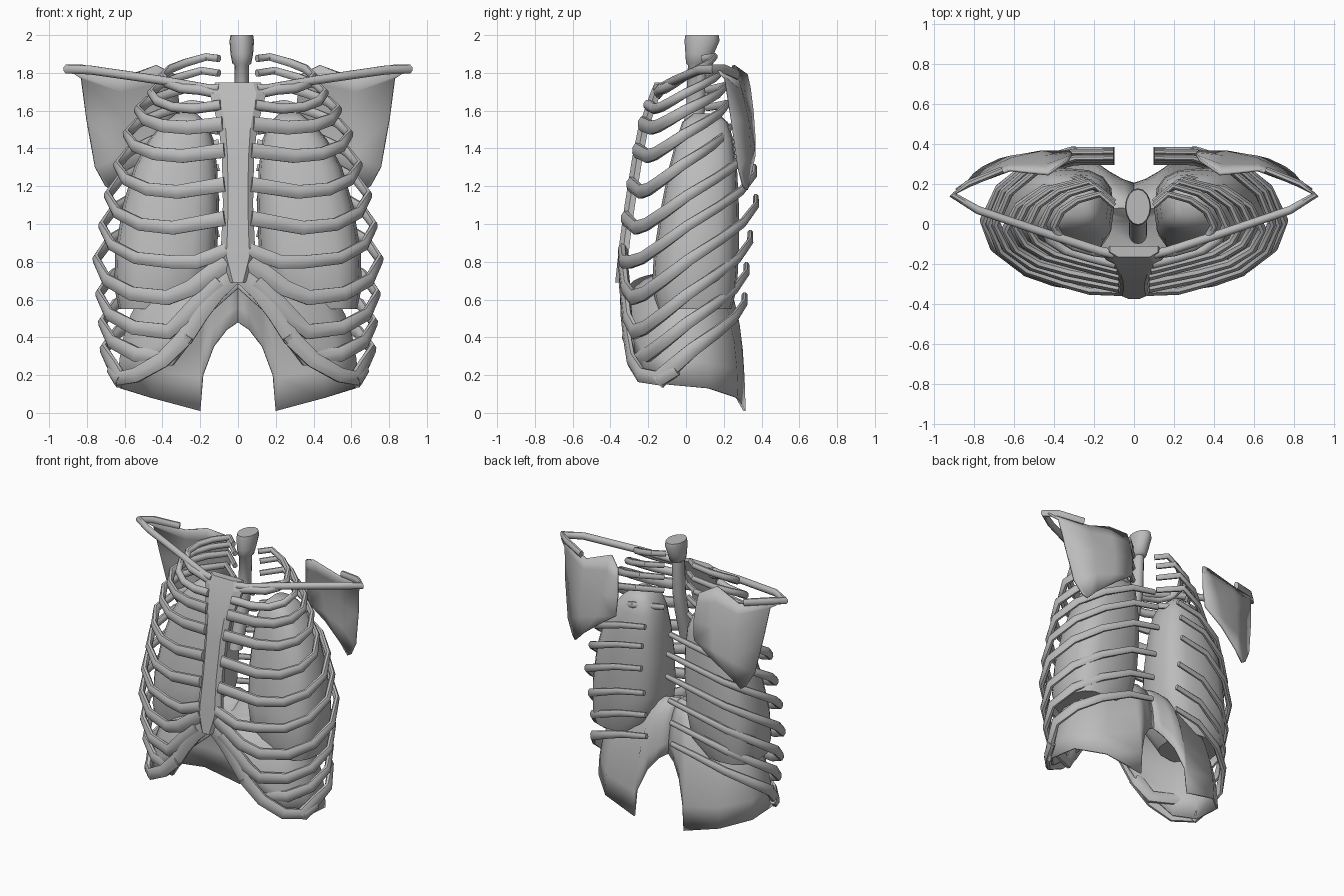
import bpy, bmesh, math
from mathutils import Vector

bone = bpy.data.materials.new("plain grey")
bone.diffuse_color = (0.5, 0.5, 0.5, 1)


def loft(name, rings, cyclic=True, caps=True, mirror=False, thick=0, angle=35):
    """Skin a list of equal-length point rings."""
    bm = bmesh.new()
    rows = [[bm.verts.new(p) for p in r] for r in rings]
    n = len(rows[0])
    for a, b in zip(rows, rows[1:]):
        for i in range(n if cyclic else n - 1):
            j = (i + 1) % n
            bm.faces.new((a[i], a[j], b[j], b[i]))
    if caps:
        bm.faces.new(rows[0])
        bm.faces.new(rows[-1])
    bmesh.ops.remove_doubles(bm, verts=bm.verts, dist=0.0005)
    bmesh.ops.recalc_face_normals(bm, faces=bm.faces)
    me = bpy.data.meshes.new(name)
    bm.to_mesh(me)
    bm.free()
    me.materials.append(bone)
    ob = bpy.data.objects.new(name, me)
    bpy.context.collection.objects.link(ob)
    bpy.ops.object.select_all(action='DESELECT')
    ob.select_set(True)
    bpy.context.view_layer.objects.active = ob
    bpy.ops.object.shade_smooth_by_angle(angle=math.radians(angle))
    if thick:
        m = ob.modifiers.new("thickness", 'SOLIDIFY')
        m.thickness = thick
        m.offset = 0
    if mirror:
        ob.modifiers.new("other_side", 'MIRROR')
    return ob


def sweep(name, path, tall, thin, sides=8, mirror=True):
    """Tube with an upright oval section; tall and thin are (start, end) half sizes."""
    pts = [Vector(p) for p in path]
    rings = []
    for i, p in enumerate(pts):
        d = (pts[min(i + 1, len(pts) - 1)] - pts[max(i - 1, 0)]).normalized()
        side = d.cross(Vector((0, 0, 1))).normalized()
        up = side.cross(d)
        t = i / (len(pts) - 1)
        h = tall[0] + (tall[1] - tall[0]) * t
        w = thin[0] + (thin[1] - thin[0]) * t
        rings.append([p + up * h * math.sin(a) + side * w * math.cos(a)
                      for a in (math.tau * (k + 0.5) / sides for k in range(sides))])
    return loft(name, rings, mirror=mirror, angle=50)


# Ribs: half width, back y, front y, back z, front z, inward hook, front ending
arc = [(0.42, 0, 0.08), (0.7, 0.1, 0.25), (0.9, 0.28, 0.42), (1, 0.52, 0.62),
       (0.93, 0.72, 0.82), (0.75, 0.87, 0.96), (0.5, 0.96, 1)]
ribs = [
    (0.40, 0.15, -0.15, 1.90, 1.71, 0.06, [(0.1, -0.15, 1.69)]),
    (0.46, 0.19, -0.18, 1.83, 1.61, 0.08, [(0.09, -0.20, 1.63)]),
    (0.53, 0.21, -0.20, 1.75, 1.51, 0.10, [(0.08, -0.23, 1.53)]),
    (0.59, 0.22, -0.22, 1.66, 1.36, 0.11, [(0.07, -0.26, 1.39)]),
    (0.64, 0.23, -0.26, 1.54, 1.17, 0.12, [(0.07, -0.29, 1.21)]),
    (0.69, 0.33, -0.29, 1.43, 0.98, 0, [(0.07, -0.32, 1.03)]),
    (0.72, 0.36, -0.32, 1.30, 0.80, 0, [(0.22, -0.33, 0.80), (0.06, -0.335, 0.86)]),
    (0.75, 0.37, -0.31, 1.14, 0.61, 0, [(0.25, -0.32, 0.66), (0.06, -0.335, 0.80)]),
    (0.735, 0.34, -0.30, 0.95, 0.43, 0, [(0.29, -0.31, 0.50), (0.1, -0.33, 0.70)]),
    (0.72, 0.32, -0.28, 0.78, 0.29, 0, [(0.27, -0.31, 0.42)]),
    (0.71, 0.31, -0.22, 0.62, 0.16, 0, None)]
for k, (X, yb, yf, zb, zf, hook, tail) in enumerate(ribs):
    path = [(0.10, yb - hook, zb - hook * 0.4)]
    path += [(X * f, yb + (yf - yb) * t, zb + (zf - zb) * s) for f, t, s in arc]
    path = path + tail if tail else path[:-2] + [(0.62, -0.15, 0.17)]
    front = 0.03 if k < 2 else 0.042 if k < 7 else 0.05
    sweep(f"rib_{k + 1}", path, (0.02, front), (0.016, 0.027))

# Cartilage edge along the lower front
sweep("costal_margin", [(0.03, -0.33, 0.73), (0.12, -0.33, 0.64), (0.2, -0.325, 0.53),
                        (0.28, -0.31, 0.40), (0.4, -0.29, 0.28), (0.54, -0.24, 0.2),
                        (0.64, -0.13, 0.18), (0.67, -0.05, 0.23)], (0.058, 0.036), (0.02, 0.025))

# Breastbone: z, half width, front y
rows = [(1.75, 0.12, -0.165), (1.69, 0.15, -0.19), (1.62, 0.13, -0.215), (1.5, 0.10, -0.255),
        (1.35, 0.085, -0.285), (1.1, 0.08, -0.325), (0.92, 0.088, -0.35), (0.83, 0.095, -0.36),
        (0.69, 0.04, -0.375)]
loft("breastbone", [[(-w, y + 0.055, z), (-w, y + 0.025, z), (-w * 0.65, y, z),
                     (w * 0.65, y, z), (w, y + 0.025, z), (w, y + 0.055, z)]
                    for z, w, y in rows], angle=15)

# Collarbone, wrapping round the shoulder tip into the blade ridge
sweep("collarbone", [(0.1, -0.15, 1.72), (0.17, -0.135, 1.72), (0.4, -0.06, 1.76),
                     (0.78, 0.07, 1.815), (0.905, 0.145, 1.82), (0.83, 0.2, 1.82),
                     (0.66, 0.27, 1.79)], (0.024, 0.026), (0.026, 0.018))

# Shoulder blade: outer edge, middle and inner edge columns
loft("shoulder_blade", [
    [(0.89, 0.17, 1.81), (0.83, 0.21, 1.77), (0.80, 0.245, 1.55), (0.755, 0.28, 1.3), (0.70, 0.305, 1.2)],
    [(0.62, 0.27, 1.77), (0.62, 0.29, 1.70), (0.61, 0.325, 1.55), (0.61, 0.335, 1.37), (0.67, 0.32, 1.18)],
    [(0.43, 0.25, 1.84), (0.44, 0.29, 1.74), (0.45, 0.335, 1.58), (0.47, 0.355, 1.42), (0.60, 0.335, 1.25)],
    [(0.33, 0.32, 1.79), (0.32, 0.335, 1.72), (0.31, 0.35, 1.6), (0.32, 0.36, 1.46), (0.46, 0.36, 1.36)],
], cyclic=False, caps=False, mirror=True, thick=0.016, angle=40)


def oval(cx, cy, rx, ry, z, n=16, p=1.0):
    """Horizontal oval; p below 1 makes it squarer."""
    def bend(v):
        return math.copysign(abs(v) ** p, v)
    return [(cx + rx * bend(math.cos(math.tau * k / n)),
             cy + ry * bend(math.sin(math.tau * k / n)), z) for k in range(n)]


# Lungs: z, inner x, outer x, front y, back y
lung = [(0.55, 0.26, 0.63, -0.15, 0.24), (0.66, 0.15, 0.655, -0.18, 0.27),
        (0.85, 0.11, 0.65, -0.17, 0.28), (1.1, 0.10, 0.61, -0.13, 0.28),
        (1.3, 0.11, 0.55, -0.09, 0.27), (1.45, 0.13, 0.47, -0.05, 0.25),
        (1.54, 0.17, 0.39, -0.02, 0.22), (1.585, 0.22, 0.33, 0.04, 0.17)]
loft("lung", [oval((a + b) / 2, (c + d) / 2, (b - a) / 2, (d - c) / 2, z, p=0.7)
              for z, a, b, c, d in lung], mirror=True, angle=45)

# Windpipe with a flared, slanted top, leaning forward at its lower end
pipe = [(1.2, 0.045, 0.05, -0.05), (1.45, 0.045, 0.05, 0.02), (1.6, 0.042, 0.05, 0.05),
        (1.84, 0.038, 0.05, 0.06), (1.85, 0.05, 0.065, 0.065), (1.9, 0.06, 0.075, 0.072),
        (1.97, 0.065, 0.093, 0.085), (2.0, 0.06, 0.088, 0.085)]
loft("windpipe", [oval(0.02, cy, rx, ry, z) for z, rx, ry, cy in pipe], angle=50)

# Diaphragm: lower rim points paired with the dome points they rise to
rim = [((0, -0.30, 0.66), (0, -0.05, 0.74)), ((0.18, -0.30, 0.50), (0.1, -0.04, 0.75)),
       ((0.3, -0.29, 0.36), (0.2, -0.02, 0.75)), ((0.52, -0.22, 0.19), (0.3, 0, 0.74)),
       ((0.63, -0.1, 0.15), (0.32, 0.02, 0.74)), ((0.62, 0.12, 0.13), (0.32, 0.05, 0.74)),
       ((0.46, 0.27, 0.08), (0.26, 0.07, 0.76)), ((0.2, 0.31, 0.01), (0.16, 0.08, 0.80)),
       ((0.185, 0.30, 0.2), (0.1, 0.08, 0.82)), ((0.13, 0.26, 0.35), (0.05, 0.08, 0.83)),
       ((0.06, 0.22, 0.44), (0.02, 0.07, 0.83)), ((0, 0.2, 0.48), (0, 0.06, 0.83))]
steps = 7
sheet = []
for i in range(steps + 1):
    a = i / steps * math.pi / 2
    u, v = 1 - math.cos(a), math.sin(a)
    sheet.append([(p[0] + (q[0] - p[0]) * u, p[1] + (q[1] - p[1]) * u,
                   p[2] + (q[2] - p[2]) * v) for p, q in rim])
sheet.append([(0, 0.02, 0.79)] * len(rim))
loft("diaphragm", sheet, cyclic=False, caps=False, mirror=True, thick=0.012, angle=50)
